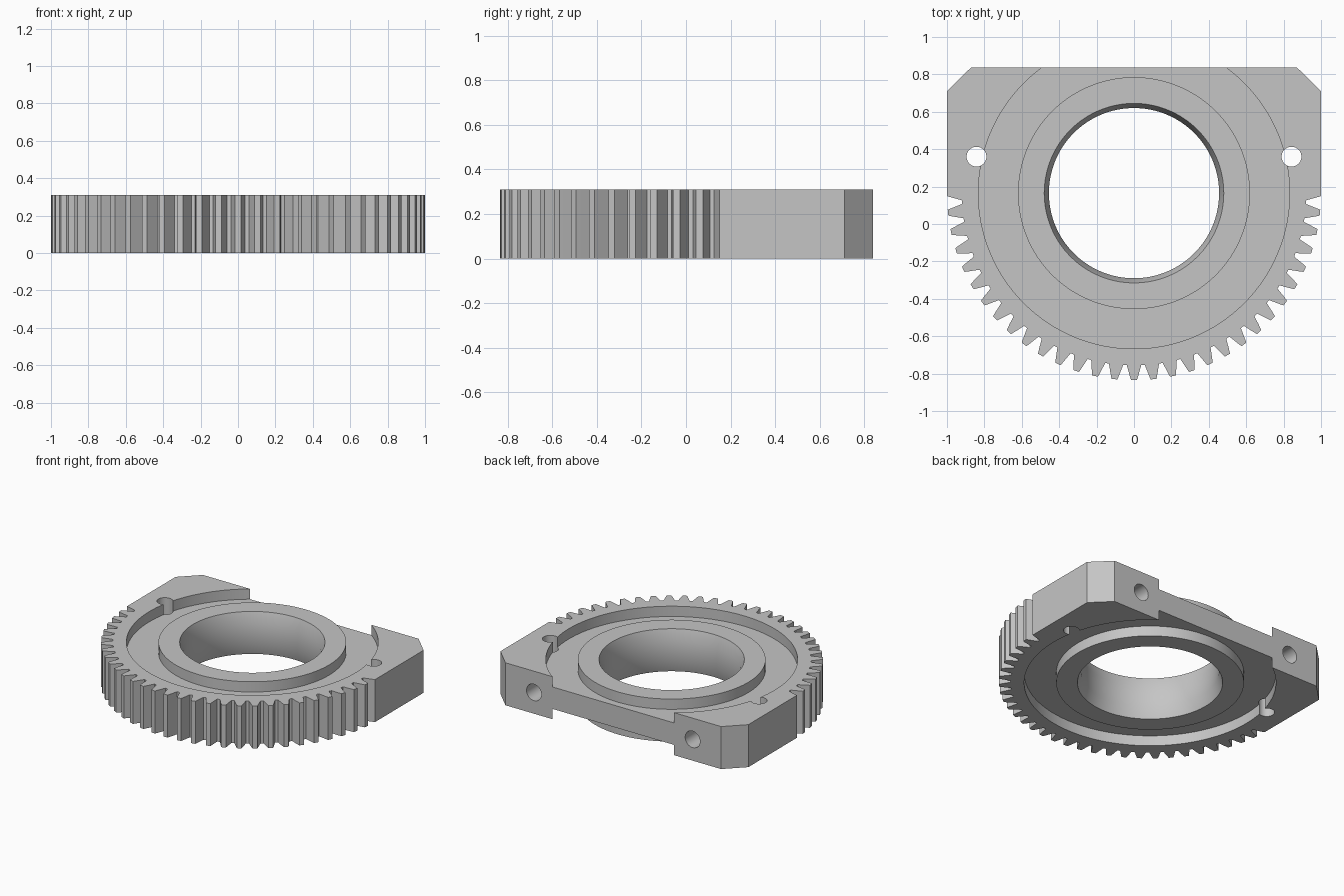
import bpy, bmesh
from math import sin, cos, pi, radians
from mathutils import Matrix

H = 0.31            # plate thickness
CY = 0.165          # gear centre in y
BACK = 0.838        # flat back face
FLOOR = 0.075       # recess depth on each side

cube = bpy.data.objects.get("Cube")
if cube:
    bpy.data.objects.remove(cube, do_unlink=True)

steel = bpy.data.materials.new("plain_grey")
steel.use_nodes = True
grey = (0.56, 0.56, 0.56, 1)
steel.diffuse_color = grey
steel.node_tree.nodes["Principled BSDF"].inputs["Base Color"].default_value = grey


def finish(bm, name):
    bmesh.ops.recalc_face_normals(bm, faces=bm.faces)
    mesh = bpy.data.meshes.new(name)
    bm.to_mesh(mesh)
    bm.free()
    mesh.materials.append(steel)
    obj = bpy.data.objects.new(name, mesh)
    bpy.context.collection.objects.link(obj)
    return obj


def lathe(name, profile, matrix, segments):
    """Revolve a closed (radius, height) profile about the local z axis."""
    bm = bmesh.new()
    rings = []
    for i in range(segments):
        a = 2 * pi * i / segments
        rings.append([bm.verts.new((r * cos(a), r * sin(a), z)) for r, z in profile])
    n = len(profile)
    for i in range(segments):
        p, q = rings[i], rings[(i + 1) % segments]
        for j in range(n):
            k = (j + 1) % n
            if profile[j][0] or profile[k][0]:
                bm.faces.new((p[j], q[j], q[k], p[k]))
    bmesh.ops.remove_doubles(bm, verts=bm.verts, dist=1e-5)
    bm.transform(matrix)
    return finish(bm, name)


def rod(name, radius, length, matrix):
    return lathe(name, [(0, 0), (radius, 0), (radius, length), (0, length)], matrix, 40)


# Outline: squared block at the back, 60-pitch teeth around the front half
def polar(r, deg):
    return (r * cos(radians(deg)), CY + r * sin(radians(deg)))


flank = [(0.921, 2.4), (0.935, 2.1), (0.968, 1.5), (1.0, 0.9)]   # root to tip
outline = [(0.87, BACK), (1, 0.71)]
for tooth in range(31):
    mid = -6 * tooth
    if tooth > 0:
        outline += [polar(r, mid + d) for r, d in flank]
    if tooth < 30:
        outline += [polar(r, mid - d) for r, d in reversed(flank)]
outline += [(-1, 0.71), (-0.87, BACK)]

bm = bmesh.new()
base = bm.faces.new([bm.verts.new((x, y, 0)) for x, y in outline])
top = bmesh.ops.extrude_face_region(bm, geom=[base])["geom"]
bmesh.ops.translate(bm, vec=(0, 0, H), verts=[v for v in top if isinstance(v, bmesh.types.BMVert)])
plate = finish(bm, "toothed_plate")

# Cutters: ring recesses on both faces, flared bore, pin holes, rear holes
centre = Matrix.Translation((0, CY, 0))
cutters = []
for name, z0, z1 in (("upper_recess", H - FLOOR, H + 0.1), ("lower_recess", -0.1, FLOOR)):
    ring = [(0.62, z0), (0.832, z0), (0.832, z1), (0.62, z1)]
    cutters.append(lathe(name, ring, centre, 128))
bore = [(0, -0.08), (0.505, -0.08), (0.455, 0.08), (0.455, H - 0.08), (0.505, H + 0.08), (0, H + 0.08)]
cutters.append(lathe("bore", bore, centre, 128))
for side in (-1, 1):
    cutters.append(rod("pin_hole", 0.053, H + 0.2, Matrix.Translation((side * 0.842, 0.36, -0.1))))
    inward = Matrix.Translation((side * 0.64, BACK + 0.1, H / 2)) @ Matrix.Rotation(pi / 2, 4, "X")
    cutters.append(rod("rear_hole", 0.06, 0.4, inward))

bpy.context.view_layer.objects.active = plate
for cutter in cutters:
    mod = plate.modifiers.new(cutter.name, "BOOLEAN")
    mod.operation = "DIFFERENCE"
    mod.solver = "EXACT"
    mod.object = cutter
    bpy.ops.object.modifier_apply(modifier=mod.name)
    bpy.data.objects.remove(cutter, do_unlink=True)

# Smooth round walls, crisp machined edges
for obj in bpy.context.selected_objects:
    obj.select_set(False)
plate.select_set(True)
bpy.ops.object.shade_smooth_by_angle(angle=radians(25))
